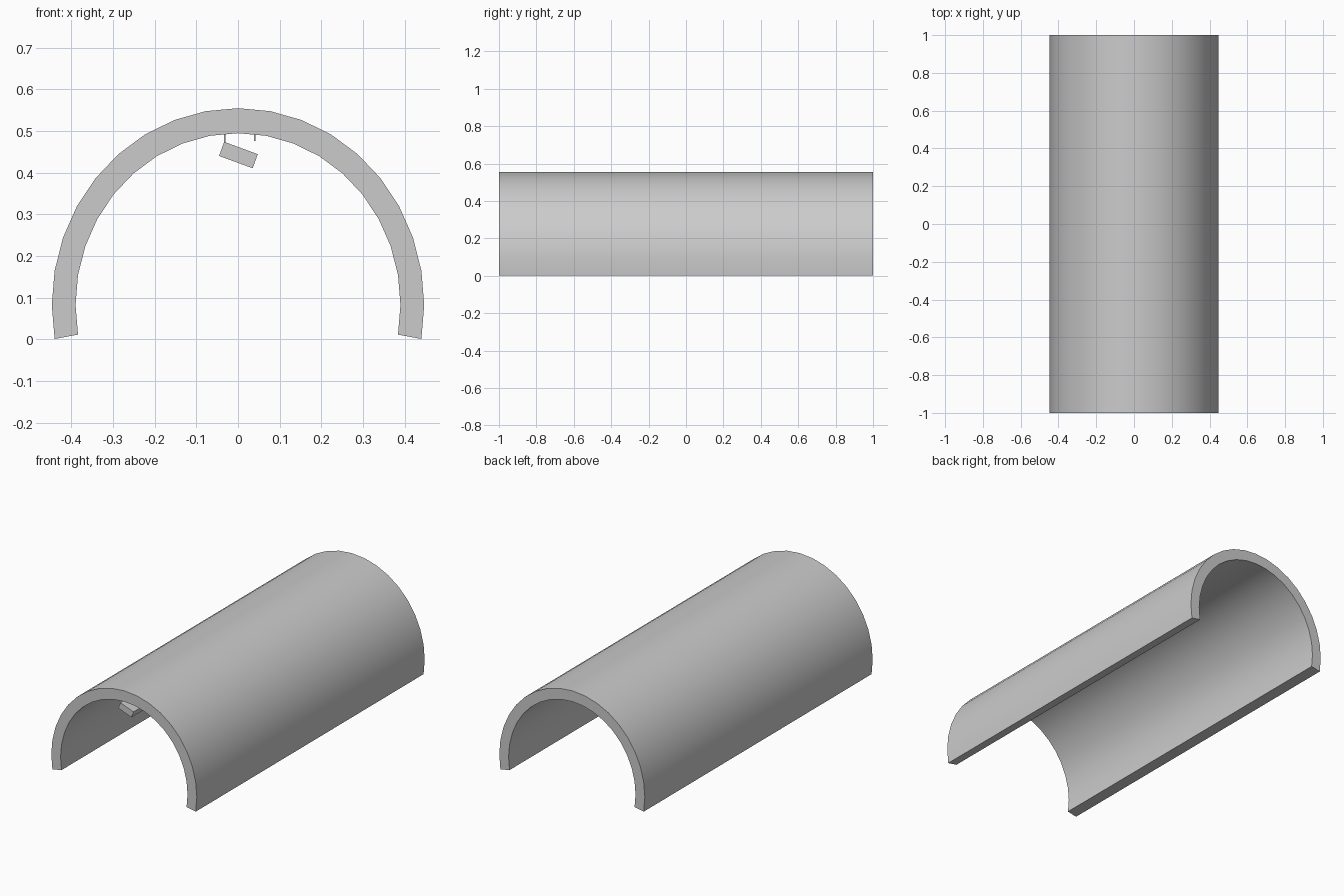
import bpy, bmesh
from math import sin, cos, radians
from mathutils import Matrix, Vector

if "Cube" in bpy.data.objects:
    bpy.data.objects.remove(bpy.data.objects["Cube"])

CZ = 0.083  # height of the arch centre


def finish(bm, name, smooth=False):
    bmesh.ops.recalc_face_normals(bm, faces=bm.faces[:])
    mesh = bpy.data.meshes.new(name)
    bm.to_mesh(mesh)
    bm.free()
    obj = bpy.data.objects.new(name, mesh)
    bpy.context.collection.objects.link(obj)
    if smooth:
        bpy.ops.object.select_all(action='DESELECT')
        obj.select_set(True)
        bpy.context.view_layer.objects.active = obj
        bpy.ops.object.shade_smooth_by_angle(angle=radians(30))
    return obj


def box(name, center, size, tilt=0):
    bm = bmesh.new()
    mat = (Matrix.Translation(Vector(center)) @ Matrix.Rotation(radians(tilt), 4, 'Y')
           @ Matrix.Diagonal((*size, 1)))
    bmesh.ops.create_cube(bm, size=1, matrix=mat)
    return finish(bm, name)


# Tunnel shell: elliptical arch swept 100 degrees to each side in 10 degree steps
bm = bmesh.new()
rings = []
for deg in range(-100, 101, 10):
    a = radians(deg)
    rings.append([bm.verts.new((rx * sin(a), y, CZ + rz * cos(a)))
                  for rx, rz, y in ((0.447, 0.472, -1), (0.447, 0.472, 1),
                                    (0.390, 0.412, 1), (0.390, 0.412, -1))])
for p, q in zip(rings, rings[1:]):
    for i in range(4):
        j = (i + 1) % 4
        bm.faces.new((p[i], p[j], q[j], q[i]))
bm.faces.new(rings[0])
bm.faces.new(rings[-1])
finish(bm, "tunnel_shell", smooth=True)

# Tilted lamp hanging under the crown near the front
LAMP_FRONT, LAMP_LEN = -0.985, 0.4
mid = LAMP_FRONT + LAMP_LEN / 2
box("lamp_housing", (0.001, mid, 0.4425), (0.086, LAMP_LEN, 0.036), tilt=20)

# Hanger wires: the left pair holds the lamp, the right pair has snapped short
for end, y in (("front", LAMP_FRONT + 0.03), ("back", LAMP_FRONT + LAMP_LEN - 0.03)):
    box(f"hanger_{end}_left", (-0.032, y, 0.483), (0.004, 0.004, 0.024))
    box(f"hanger_{end}_broken", (0.040, y, 0.486), (0.004, 0.004, 0.02))
